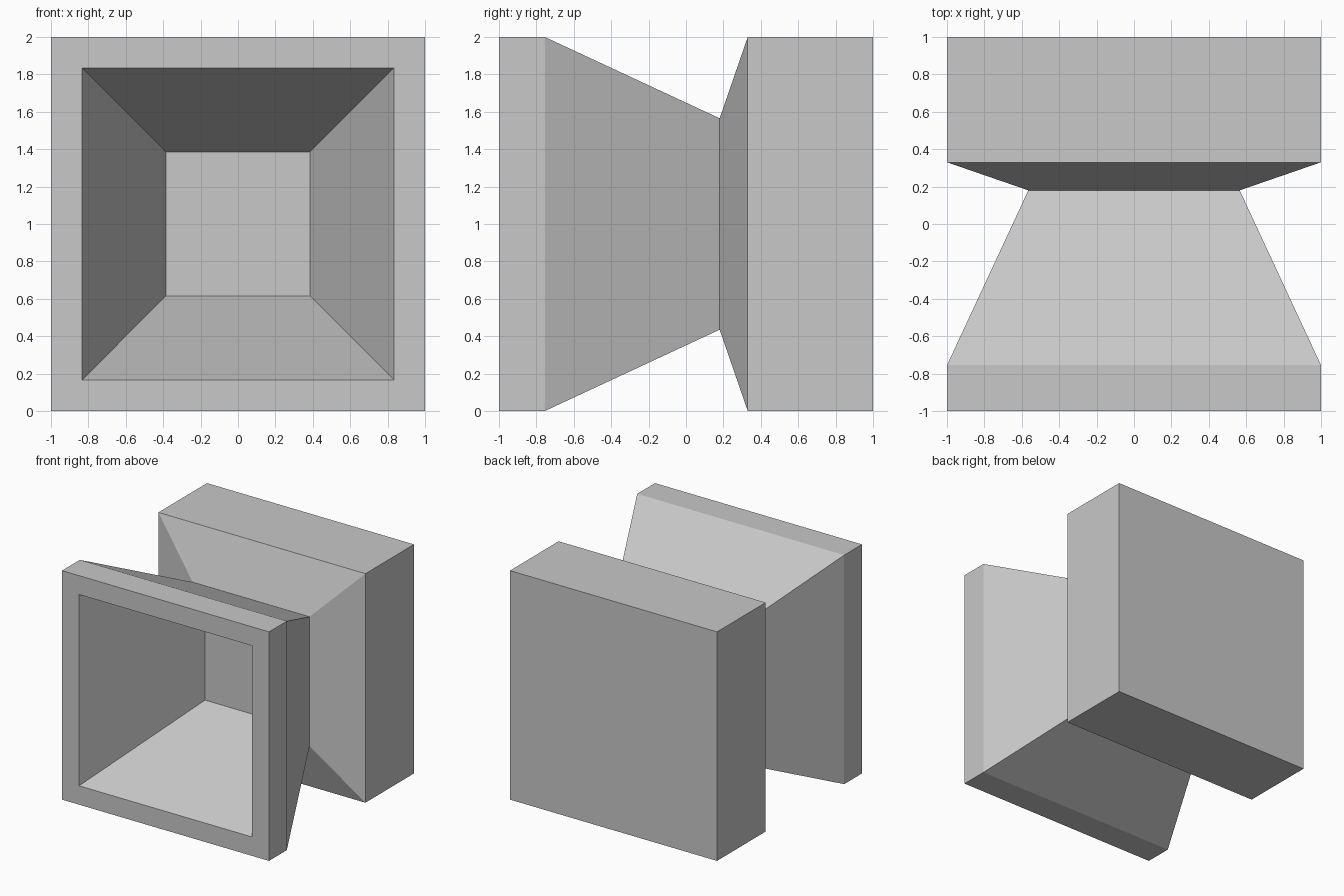
import bpy
import bmesh

if "Cube" in bpy.data.objects:
    bpy.data.objects.remove(bpy.data.objects["Cube"])

grey = bpy.data.materials.new("plain_grey")
grey.use_nodes = True
grey.diffuse_color = (0.58, 0.58, 0.58, 1)
grey.node_tree.nodes["Principled BSDF"].inputs["Base Color"].default_value = grey.diffuse_color


def square_ring(bm, half, y):
    """Square loop of the given half width, centred on z = 1."""
    return [bm.verts.new((sx * half, y, 1 + sz * half))
            for sx, sz in ((-1, -1), (1, -1), (1, 1), (-1, 1))]


# Square profile (half width, y): recess floor, rim, tapering horn, neck, rear block
profile = [(0.385, 0.095), (0.835, -1), (1, -1), (1, -0.755),
           (0.565, 0.18), (1, 0.33), (1, 1)]

bm = bmesh.new()
rings = [square_ring(bm, half, y) for half, y in profile]
for a, b in zip(rings, rings[1:]):
    for i in range(4):
        j = (i + 1) % 4
        bm.faces.new((a[i], a[j], b[j], b[i]))

# Close the recess floor and the back of the block
bm.faces.new(rings[0])
bm.faces.new(rings[-1])
bmesh.ops.recalc_face_normals(bm, faces=bm.faces)

mesh = bpy.data.meshes.new("horn_speaker_body")
bm.to_mesh(mesh)
bm.free()
mesh.materials.append(grey)
body = bpy.data.objects.new("horn_speaker_body", mesh)
bpy.context.collection.objects.link(body)
